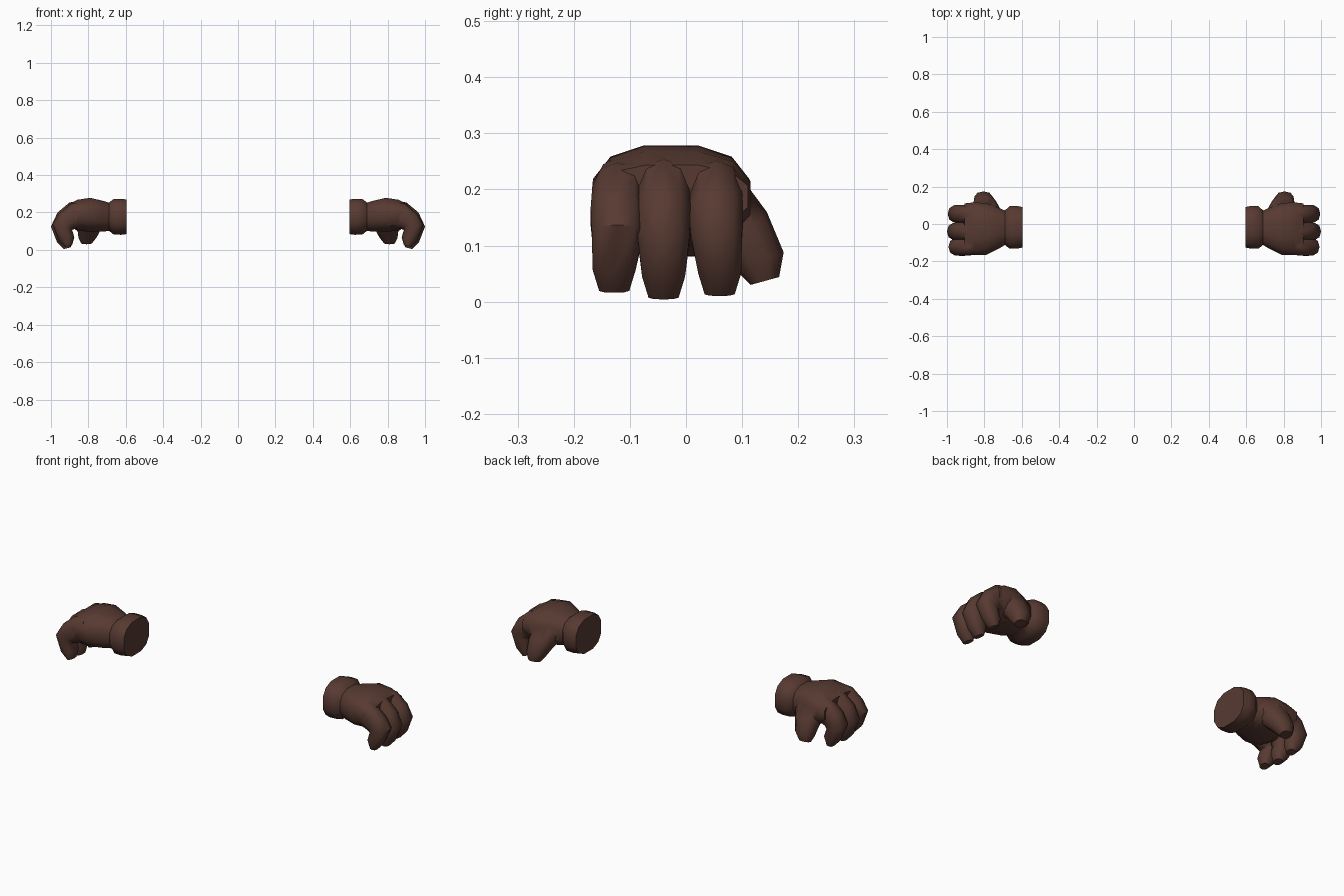
import bpy, bmesh, math
from mathutils import Vector

if "Cube" in bpy.data.objects:
    bpy.data.objects.remove(bpy.data.objects["Cube"])

brown = bpy.data.materials.new("dark_brown_skin")
brown.diffuse_color = (0.095, 0.042, 0.031, 1)
brown.use_nodes = True
brown.node_tree.nodes["Principled BSDF"].inputs["Base Color"].default_value = brown.diffuse_color


def loft(name, sections, sides=10, power=0.85):
    """Closed loft; each section is (centre, half-axis a, half-axis b)."""
    bm = bmesh.new()
    rings = []
    for c, a, b in sections:
        ring = []
        for i in range(sides):
            t = 2 * math.pi * (i + 0.5) / sides
            u, v = math.cos(t), math.sin(t)
            u = math.copysign(abs(u) ** power, u)
            v = math.copysign(abs(v) ** power, v)
            ring.append(bm.verts.new(Vector(c) + Vector(a) * u + Vector(b) * v))
        rings.append(ring)
    for r, q in zip(rings, rings[1:]):
        for i in range(sides):
            j = (i + 1) % sides
            bm.faces.new((r[i], r[j], q[j], q[i]))
    bm.faces.new(rings[0])
    bm.faces.new(rings[-1])
    bmesh.ops.recalc_face_normals(bm, faces=bm.faces)
    me = bpy.data.meshes.new(name)
    bm.to_mesh(me)
    bm.free()
    me.materials.append(brown)
    ob = bpy.data.objects.new(name, me)
    bpy.context.collection.objects.link(ob)
    return ob


# Wrist and palm: x, y range, z range
palm = [(0.595, -0.125, 0.09, 0.082, 0.272), (0.625, -0.132, 0.096, 0.078, 0.276),
        (0.665, -0.132, 0.096, 0.08, 0.275), (0.69, -0.112, 0.072, 0.1, 0.255),
        (0.72, -0.13, 0.085, 0.095, 0.264), (0.79, -0.165, 0.112, 0.095, 0.281),
        (0.86, -0.166, 0.115, 0.1, 0.27), (0.905, -0.16, 0.11, 0.13, 0.245)]
hand = loft("hands", [((x, (y0 + y1) / 2, (z0 + z1) / 2), (0, (y1 - y0) / 2 * 1.03, 0),
                       (0, 0, (z1 - z0) / 2)) for x, y0, y1, z0, z1 in palm], 12, 0.8)

# Three curled fingers: outer (x, z), inner (x, z), half width
curl = [(0.83, 0.262, 0.83, 0.13, 0.04), (0.90, 0.254, 0.87, 0.12, 0.047),
        (0.965, 0.2, 0.89, 0.115, 0.05), (1.0, 0.125, 0.895, 0.095, 0.048),
        (0.967, 0.04, 0.883, 0.055, 0.04), (0.932, 0.004, 0.895, 0.014, 0.028)]
parts = []
for k, (y, dx, dz) in enumerate([(-0.122, -0.008, 0.012), (-0.04, 0, 0), (0.054, -0.004, 0.006)]):
    secs = []
    for i, (xo, zo, xi, zi, w) in enumerate(curl):
        d = dz if i > 2 else -dz * 0.5
        yy = y + (0.006 * (1 - k) * -1 if i > 3 else 0)
        secs.append((((xo + xi) / 2 + dx, yy, (zo + zi) / 2 + d), (0, w, 0),
                     ((xo - xi) / 2, 0, (zo - zi) / 2)))
    parts.append(loft("finger", secs))

# Thumb: x centre, outer (y, z), inner (y, z), half width
bend = [(0.79, 0.07, 0.245, 0.02, 0.12, 0.07), (0.79, 0.107, 0.21, 0.045, 0.1, 0.075),
        (0.797, 0.144, 0.16, 0.07, 0.075, 0.063), (0.805, 0.174, 0.088, 0.09, 0.055, 0.05),
        (0.81, 0.166, 0.044, 0.115, 0.03, 0.03)]
parts.append(loft("thumb", [((x, (yo + yi) / 2, (zo + zi) / 2), (w, 0, 0),
                             (0, (yo - yi) / 2, (zo - zi) / 2)) for x, yo, zo, yi, zi, w in bend]))

# Fuse digits into the palm, then mirror for the other hand
bpy.context.view_layer.objects.active = hand
hand.select_set(True)
for p in parts:
    m = hand.modifiers.new("fuse", 'BOOLEAN')
    m.operation, m.solver, m.object = 'UNION', 'EXACT', p
    bpy.ops.object.modifier_apply(modifier=m.name)
    bpy.data.objects.remove(p)
m = hand.modifiers.new("mirror", 'MIRROR')
m.use_axis = (True, False, False)
bpy.ops.object.modifier_apply(modifier=m.name)
bpy.ops.object.shade_smooth_by_angle(angle=math.radians(50))
